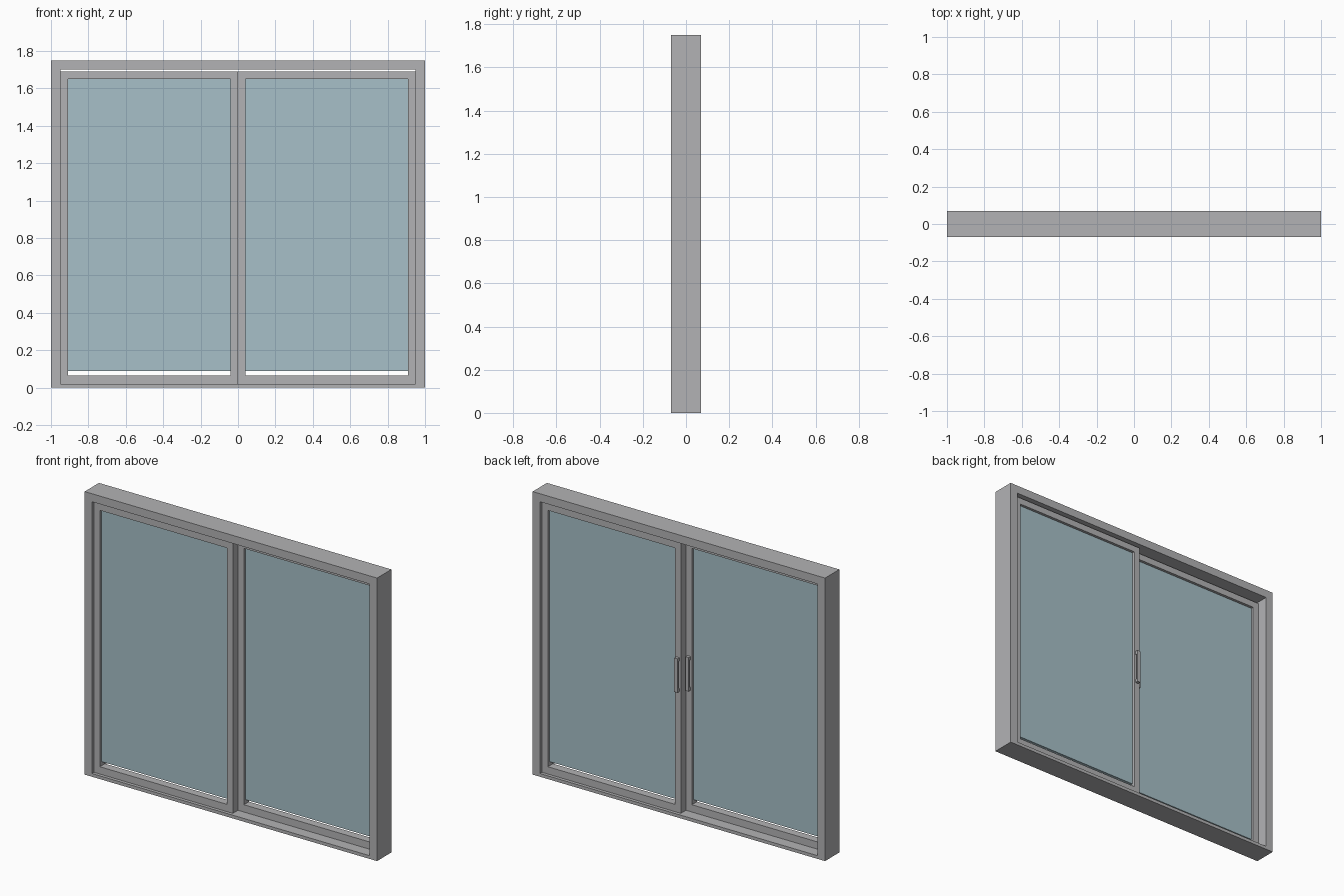
import bpy
import bmesh

cube = bpy.data.objects.get("Cube")
if cube:
    bpy.data.objects.remove(cube, do_unlink=True)


def make_material(name, colour):
    mat = bpy.data.materials.new(name)
    mat.use_nodes = True
    mat.diffuse_color = colour
    mat.node_tree.nodes["Principled BSDF"].inputs["Base Color"].default_value = colour
    return mat


GREY = make_material("grey metal", (0.45, 0.45, 0.46, 1))
GLASS = make_material("blue glass", (0.39, 0.53, 0.58, 1))


def make_object(name, bm, mat):
    bmesh.ops.recalc_face_normals(bm, faces=bm.faces)
    mesh = bpy.data.meshes.new(name)
    bm.to_mesh(mesh)
    bm.free()
    mesh.materials.append(mat)
    obj = bpy.data.objects.new(name, mesh)
    bpy.context.collection.objects.link(obj)
    return obj


def add_box(bm, xs, ys, zs):
    verts = bmesh.ops.create_cube(bm, size=1)["verts"]
    for v in verts:
        v.co = [r[0] if c < 0 else r[1] for c, r in zip(v.co, (xs, ys, zs))]


def add_ring(bm, outer, inner, ys):
    """Rectangular border; outer and inner are (x0, x1, z0, z1)."""
    def loop(rect, y):
        x0, x1, z0, z1 = rect
        return [bm.verts.new((x, y, z))
                for x, z in ((x0, z0), (x1, z0), (x1, z1), (x0, z1))]
    loops = [loop(outer, ys[0]), loop(outer, ys[1]),
             loop(inner, ys[1]), loop(inner, ys[0])]
    for a, b in zip(loops, loops[1:] + loops[:1]):
        for i in range(4):
            j = (i + 1) % 4
            bm.faces.new((a[i], a[j], b[j], b[i]))


# Outer frame with a shallow sill
bm = bmesh.new()
add_ring(bm, (-1, 1, 0, 1.75), (-0.95, 0.95, 0.02, 1.70), (-0.07, 0.07))
make_object("outer_frame", bm, GREY)

# Two sliding panels on neighbouring tracks
STILE = 0.04
for side, x0, x1, y0 in (("right", -0.95, 0, -0.05), ("left", 0, 0.95, 0)):
    y1 = y0 + 0.05
    bm = bmesh.new()
    add_ring(bm, (x0, x1, 0.02, 1.69),
             (x0 + STILE, x1 - STILE, 0.065, 1.65), (y0, y1))
    make_object(side + "_sash", bm, GREY)

    # Pane stops short of the bottom rail
    bm = bmesh.new()
    add_box(bm, (x0 + STILE, x1 - STILE), (y0 + 0.017, y0 + 0.033), (0.09, 1.65))
    make_object(side + "_pane", bm, GLASS)

    # Pull handle on the meeting stile: grip bar on two standoffs
    sign = 1 if side == "left" else -1
    xs = sorted((sign * 0.01, sign * 0.032))
    bm = bmesh.new()
    add_box(bm, xs, (y1 + 0.01, y1 + 0.02), (0.77, 0.98))
    for z in (0.77, 0.96):
        add_box(bm, xs, (y1, y1 + 0.01), (z, z + 0.02))
    make_object(side + "_handle", bm, GREY)
